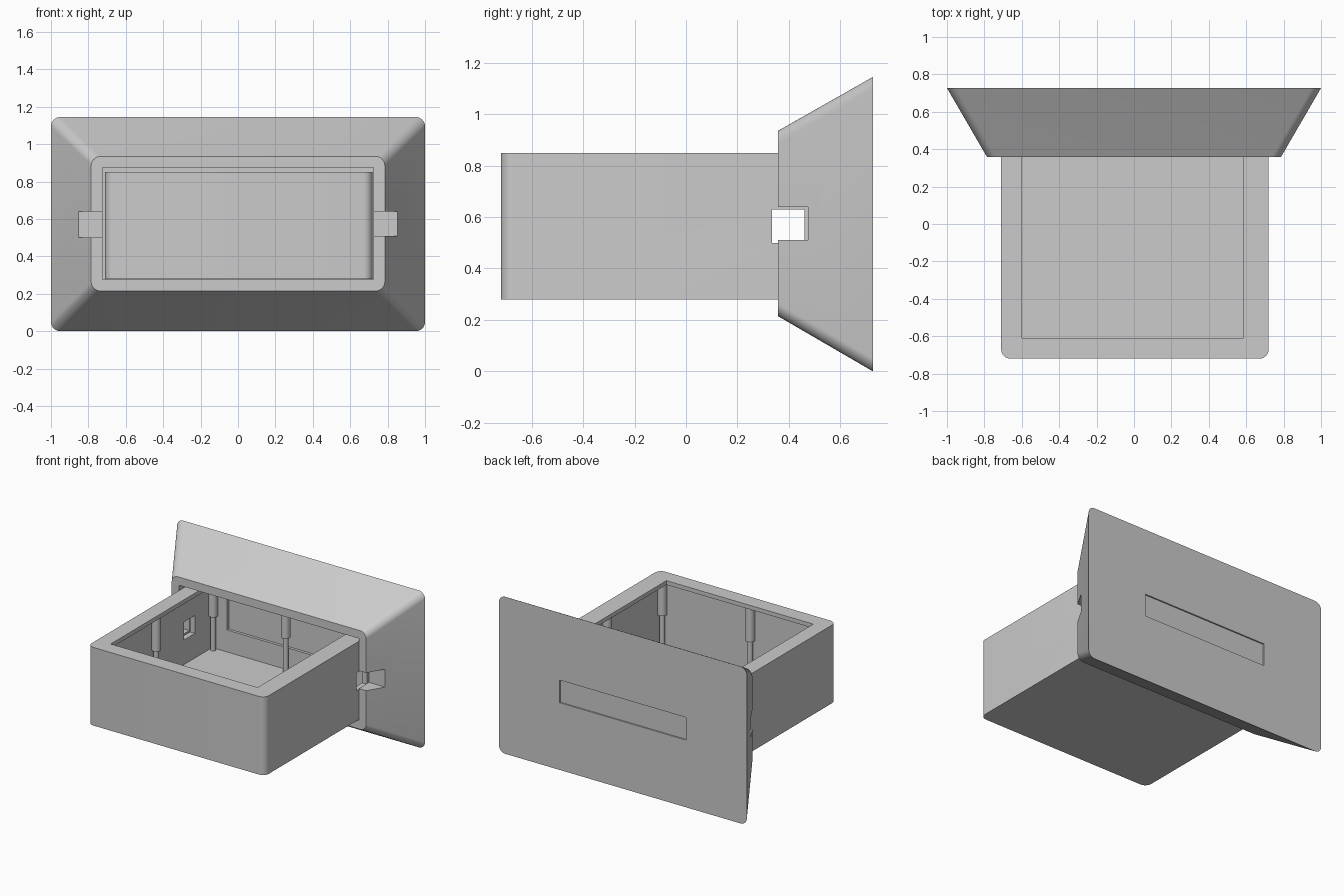
import bpy, bmesh, math
from mathutils import Vector

if "Cube" in bpy.data.objects:
    bpy.data.objects.remove(bpy.data.objects["Cube"])


def mesh_object(name, bm):
    bmesh.ops.recalc_face_normals(bm, faces=bm.faces[:])
    me = bpy.data.meshes.new(name)
    bm.to_mesh(me)
    bm.free()
    ob = bpy.data.objects.new(name, me)
    bpy.context.collection.objects.link(ob)
    return ob


def rounded_rect(u0, u1, v0, v1, r, n=8):
    pts = []
    for k, (u, v) in enumerate([(u1 - r, v1 - r), (u0 + r, v1 - r),
                                (u0 + r, v0 + r), (u1 - r, v0 + r)]):
        for i in range(n + 1):
            a = math.pi / 2 * (k + i / n)
            pts.append((u + r * math.cos(a), v + r * math.sin(a)))
    return pts


def loft(name, rings):
    """Closed solid through rings with equal point counts."""
    bm = bmesh.new()
    rows = [[bm.verts.new(p) for p in ring] for ring in rings]
    n = len(rows[0])
    for a, b in zip(rows, rows[1:]):
        for i in range(n):
            bm.faces.new((a[i], a[(i + 1) % n], b[(i + 1) % n], b[i]))
    bm.faces.new(rows[0])
    bm.faces.new(rows[-1])
    return mesh_object(name, bm)


def cut(ob, x0, x1, y0, y1, z0, z1):
    """Subtract an axis-aligned block from an object."""
    bm = bmesh.new()
    bmesh.ops.create_cube(bm, size=1)
    for v in bm.verts:
        v.co = Vector(((x0 + x1) / 2 + v.co.x * (x1 - x0),
                       (y0 + y1) / 2 + v.co.y * (y1 - y0),
                       (z0 + z1) / 2 + v.co.z * (z1 - z0)))
    cutter = mesh_object("cutter", bm)
    cutter.hide_render = True
    mod = ob.modifiers.new("cut", 'BOOLEAN')
    mod.operation, mod.solver, mod.object = 'DIFFERENCE', 'EXACT', cutter
    bpy.context.view_layer.objects.active = ob
    bpy.ops.object.modifier_apply(modifier=mod.name)
    bpy.data.objects.remove(cutter)


def smooth(ob):
    bpy.ops.object.select_all(action='DESELECT')
    ob.select_set(True)
    bpy.context.view_layer.objects.active = ob
    bpy.ops.object.shade_smooth_by_angle(angle=math.radians(30))


# Open box with an overhanging rim
outline = rounded_rect(-0.71, 0.72, -0.72, 0.70, 0.05)
box = loft("box", [[(x, y, z) for x, y in outline] for z in (0.28, 0.85)])
cut(box, -0.67, 0.68, -0.68, 0.66, 0.32, 0.82)       # interior
cut(box, -0.60, 0.585, -0.61, 0.59, 0.75, 0.95)      # top opening
cut(box, -0.90, 0.90, 0.335, 0.46, 0.50, 0.63)       # side latch holes
cut(box, -0.55, 0.55, 0.62, 0.68, 0.48, 0.72)        # recess in back wall
smooth(box)

# Flared faceplate with a socket that holds the box
small = rounded_rect(-0.785, 0.785, 0.215, 0.935, 0.05)
large = rounded_rect(-1.0, 1.0, 0.0, 1.145, 0.05)
faceplate = loft("flared_faceplate", [[(x, 0.357, z) for x, z in small],
                                      [(x, 0.727, z) for x, z in large]])
cut(faceplate, -0.725, 0.725, 0.2, 0.705, 0.275, 0.875)   # socket
cut(faceplate, 0.70, 1.1, 0.2, 0.475, 0.51, 0.64)         # right notch
cut(faceplate, -1.1, -0.70, 0.2, 0.475, 0.50, 0.64)       # left notch
cut(faceplate, -0.51, 0.51, 0.717, 0.8, 0.49, 0.655)      # window recess
smooth(faceplate)

# Stepped screw posts under the rim: corners and mid-sides
spots = [(x, y) for x in (-0.645, -0.06, 0.65) for y in (-0.655, -0.02, 0.635)
         if not (x == -0.06 and y == -0.02)]
for i, (x, y) in enumerate(spots):
    rings = []
    for r, z in ((0.019, 0.31), (0.019, 0.57), (0.031, 0.57), (0.031, 0.83)):
        rings.append([(x + r * math.cos(a * math.tau / 24),
                       y + r * math.sin(a * math.tau / 24), z)
                      for a in range(24)])
    smooth(loft(f"screw_post_{i + 1}", rings))
